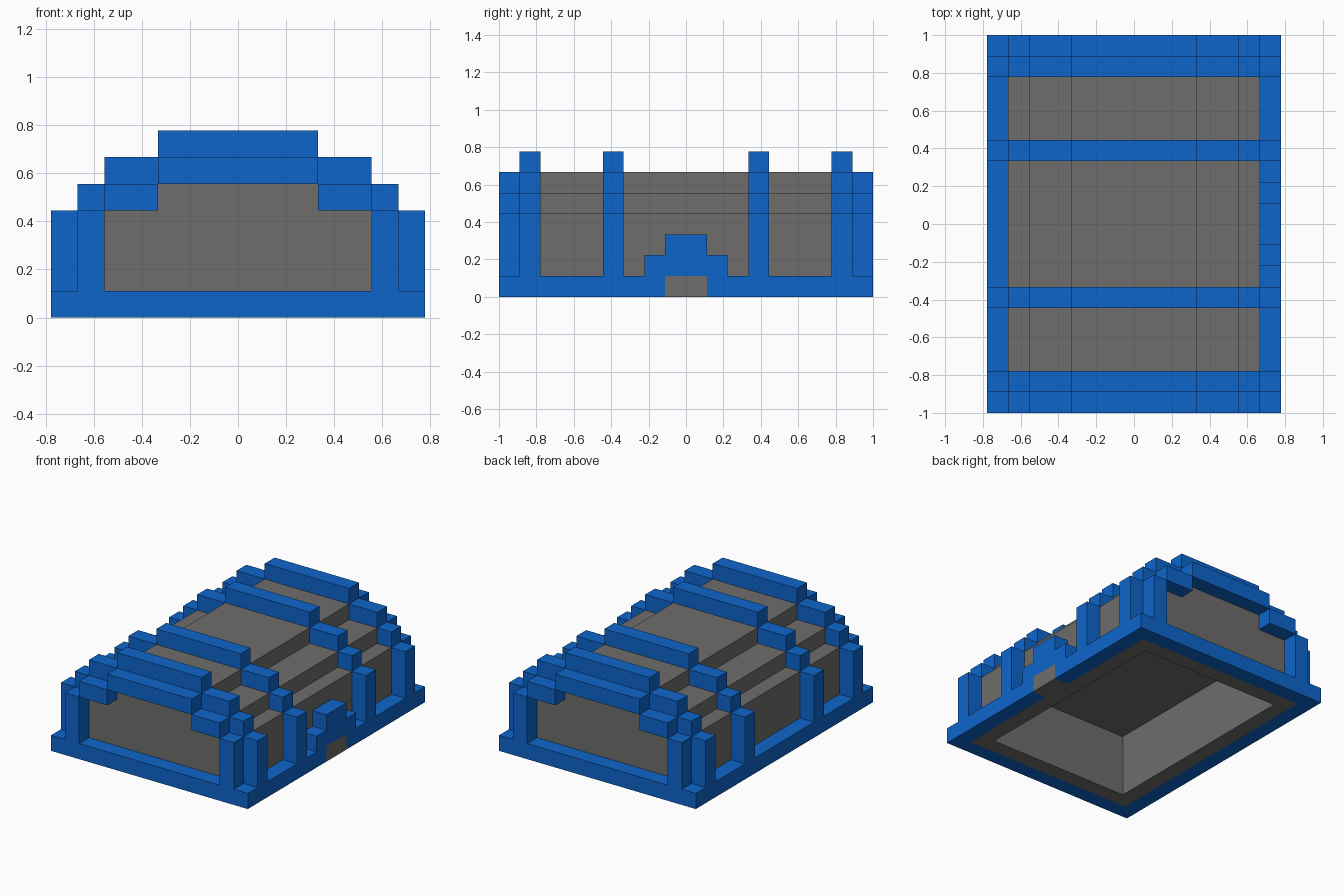
import bpy, bmesh
from mathutils import Vector

if "Cube" in bpy.data.objects:
    bpy.data.objects.remove(bpy.data.objects["Cube"])

U = 1 / 9  # modelling unit: the whole design sits on this grid


def material(name, rgb):
    m = bpy.data.materials.new(name)
    m.diffuse_color = (*rgb, 1)
    m.use_nodes = True
    m.node_tree.nodes["Principled BSDF"].inputs["Base Color"].default_value = m.diffuse_color
    return m


BLUE = material("blue trim", (0.004, 0.130, 0.597))
GRAY = material("gray wall", (0.156, 0.154, 0.150))


def finish(name, bm, mat):
    bmesh.ops.scale(bm, vec=(U, U, U), verts=bm.verts)
    me = bpy.data.meshes.new(name)
    bm.to_mesh(me)
    bm.free()
    me.materials.append(mat)
    ob = bpy.data.objects.new(name, me)
    bpy.context.collection.objects.link(ob)
    return ob


def boxes(name, mat, *spans):
    """Object made of boxes, each given as (x0, x1, y0, y1, z0, z1) in grid units."""
    bm = bmesh.new()
    for x0, x1, y0, y1, z0, z1 in spans:
        vs = bmesh.ops.create_cube(bm, size=1)["verts"]
        bmesh.ops.scale(bm, vec=(x1 - x0, y1 - y0, z1 - z0), verts=vs)
        bmesh.ops.translate(bm, vec=((x0 + x1) / 2, (y0 + y1) / 2, (z0 + z1) / 2), verts=vs)
    return finish(name, bm, mat)


def arch(name, y, steps):
    """Stepped arch one unit deep; steps are (x0, x1, z0, z1), mirrored unless starting at 0."""
    spans = []
    for x0, x1, z0, z1 in steps:
        if x0 == 0:
            spans.append((-x1, x1, y, y + 1, z0, z1))
        else:
            spans += [(x0, x1, y, y + 1, z0, z1), (-x1, -x0, y, y + 1, z0, z1)]
    boxes(name, BLUE, *spans)


# Hall: stepped profile extruded along y, with a hollow pocket cut up from below
bm = bmesh.new()
half = [(6, 0), (6, 4), (5, 4), (5, 5), (3, 5), (3, 6)]
profile = half + [(-x, z) for x, z in reversed(half)]
face = bm.faces.new([bm.verts.new((x, -8, z)) for x, z in profile])
ext = bmesh.ops.extrude_face_region(bm, geom=[face])["geom"]
bmesh.ops.translate(bm, vec=(0, 16, 0),
                    verts=[g for g in ext if isinstance(g, bmesh.types.BMVert)])
bmesh.ops.recalc_face_normals(bm, faces=bm.faces)
bm.normal_update()
floor = next(f for f in bm.faces if all(abs(v.co.z) < 1e-5 for v in f.verts))
bmesh.ops.inset_region(bm, faces=[floor], thickness=1, use_even_offset=True)
pocket = bmesh.ops.extrude_discrete_faces(bm, faces=[floor])["faces"][0]
bmesh.ops.translate(bm, vec=Vector((0, 0, 4)), verts=pocket.verts)
finish("hall", bm, GRAY)

# Base frame, with a gap on the right for the door
boxes("base_frame", BLUE,
      (-7, 7, -9, -8, 0, 1), (-7, 7, 8, 9, 0, 1), (-7, -6, -8, 8, 0, 1),
      (6, 7, -8, -1, 0, 1), (6, 7, 1, 8, 0, 1))

# Door and its stepped surround
boxes("door", GRAY, (6, 7, -1, 1, 0, 1))
boxes("door_surround", BLUE, (6, 7, -2, 2, 1, 2), (6, 7, -1, 1, 2, 3))

# Ribs over the hall
for i, y in enumerate((-8, -4, 3, 7)):
    arch(f"rib_{i + 1}", y, [(6, 7, 1, 4), (5, 6, 4, 5), (3, 5, 5, 6), (0, 3, 6, 7)])

# End frames against the front and back walls
for name, y in (("front_frame", -9), ("back_frame", 8)):
    arch(name, y, [(5, 6, 1, 4), (3, 5, 4, 5), (0, 3, 5, 6)])
